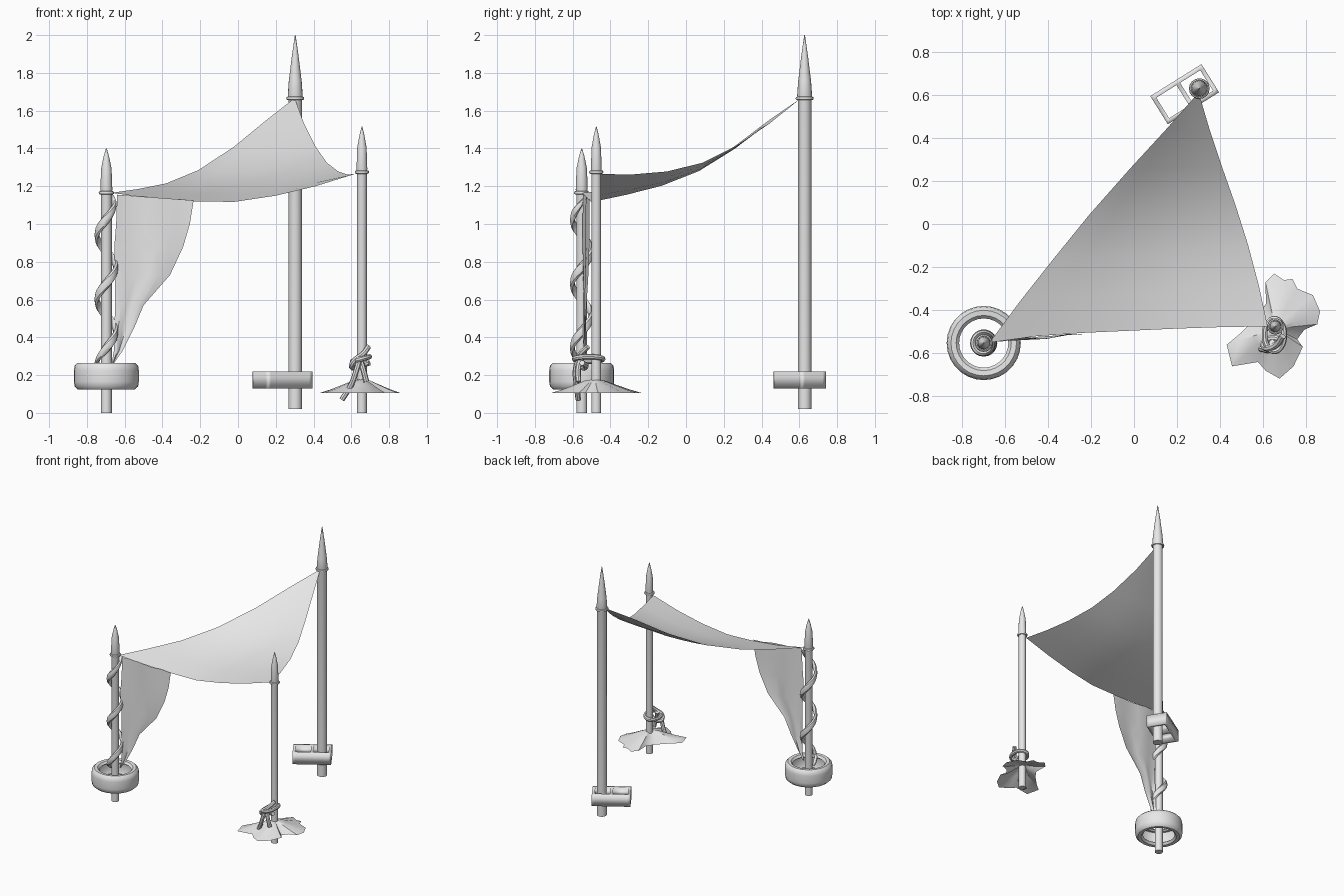
import bpy, bmesh, math
from math import sin, cos, pi
from mathutils import Vector

cube = bpy.data.objects.get("Cube")
if cube:
    bpy.data.objects.remove(cube, do_unlink=True)

GREY = (0.8, 0.8, 0.8, 1)
grey = bpy.data.materials.new("plain grey")
grey.use_nodes = True
grey.diffuse_color = GREY
grey.node_tree.nodes["Principled BSDF"].inputs["Base Color"].default_value = GREY


def add_object(name, mesh, angle=40):
    mesh.materials.clear()
    mesh.materials.append(grey)
    obj = bpy.data.objects.new(name, mesh)
    bpy.context.collection.objects.link(obj)
    bpy.ops.object.select_all(action='DESELECT')
    obj.select_set(True)
    bpy.context.view_layer.objects.active = obj
    bpy.ops.object.shade_smooth_by_angle(angle=math.radians(angle))
    return obj


def loft(name, rows, wrap=False, close=False, caps=False, solid=True):
    """Skin rows of points; wrap joins row ends, close joins last row to first."""
    bm = bmesh.new()
    grid = [[bm.verts.new(p) for p in row] for row in rows]
    n, m = len(grid), len(grid[0])
    for i in range(n if close else n - 1):
        for j in range(m if wrap else m - 1):
            a, b = grid[i], grid[(i + 1) % n]
            k = (j + 1) % m
            bm.faces.new((a[j], a[k], b[k], b[j]))
    if caps:
        bm.faces.new(grid[0])
        bm.faces.new(grid[-1])
    bmesh.ops.remove_doubles(bm, verts=bm.verts, dist=0.0005)
    if solid:
        bmesh.ops.recalc_face_normals(bm, faces=bm.faces)
    mesh = bpy.data.meshes.new(name)
    bm.to_mesh(mesh)
    bm.free()
    return add_object(name, mesh)


def lathe(name, profile, x, y, sides=16, close=False):
    rows = [[(x + r * cos(2 * pi * k / sides), y + r * sin(2 * pi * k / sides), z)
             for k in range(sides)] for r, z in profile]
    return loft(name, rows, wrap=True, close=close, caps=not close)


def rope(name, points, radius, cyclic=False):
    curve = bpy.data.curves.new(name, 'CURVE')
    curve.dimensions = '3D'
    curve.bevel_depth, curve.bevel_resolution = radius, 2
    curve.use_fill_caps, curve.resolution_u = True, 4
    spline = curve.splines.new('BEZIER')
    spline.bezier_points.add(len(points) - 1)
    for bp, p in zip(spline.bezier_points, points):
        bp.co = p
        bp.handle_left_type = bp.handle_right_type = 'AUTO'
    spline.use_cyclic_u = cyclic
    temp = bpy.data.objects.new(name, curve)
    bpy.context.collection.objects.link(temp)
    deps = bpy.context.evaluated_depsgraph_get()
    mesh = bpy.data.meshes.new_from_object(temp.evaluated_get(deps))
    bpy.data.objects.remove(temp, do_unlink=True)
    return add_object(name, mesh)


# Pointed poles with a binding ring
def pole(side, x, y, r, base, neck, shoulder, tip):
    lathe(side + "_pole", [(r, base), (r, neck), (r * 1.1, neck + 0.015),
                           (r * 0.95, shoulder), (r * 0.5, (shoulder + tip) / 2 + 0.01),
                           (0.002, tip)], x, y)
    ring = [(r + 0.004 + 0.008 * cos(a), neck + 0.009 * sin(a))
            for a in [2 * pi * k / 8 for k in range(8)]]
    lathe(side + "_pole_binding", ring, x, y, close=True)


AX, AY = -0.697, -0.552
BX, BY = 0.656, -0.475
pole("right", AX, AY, 0.029, 0.0, 1.165, 1.295, 1.40)
pole("left", BX, BY, 0.026, 0.0, 1.275, 1.405, 1.515)
pole("back", 0.303, 0.628, 0.036, 0.02, 1.665, 1.755, 2.0)

# Triangular sail spanned between three drooping edges
edge_a = [(0.3, 0.61, 1.667), (0.15, 0.44, 1.55), (-0.02, 0.255, 1.41), (-0.21, 0.04, 1.285),
          (-0.38, -0.17, 1.215), (-0.53, -0.36, 1.185), (-0.67, -0.55, 1.165)]
edge_b = [(0.3, 0.61, 1.667), (0.35, 0.44, 1.53), (0.41, 0.26, 1.41), (0.47, 0.09, 1.325),
          (0.53, -0.1, 1.278), (0.58, -0.29, 1.262), (0.62, -0.475, 1.265)]
front = [(-0.67, -0.55, 1.165), (-0.45, -0.52, 1.135), (-0.24, -0.505, 1.12),
         (-0.02, -0.495, 1.117), (0.2, -0.485, 1.15), (0.41, -0.478, 1.2), (0.62, -0.475, 1.265)]
rows = []
for i in range(7):
    v, a, b = i / 6, Vector(edge_a[i]), Vector(edge_b[i])
    rows.append([a.lerp(b, j / 6) + v * v * (Vector(front[j]) -
                 Vector(front[0]).lerp(Vector(front[-1]), j / 6)) for j in range(7)])
loft("sail", rows, solid=False)

# Torn cloth hanging beside the right pole: (left x, right x, height)
strip = [(-0.64, -0.235, 1.125), (-0.645, -0.255, 1.0), (-0.655, -0.29, 0.88),
         (-0.65, -0.36, 0.73), (-0.65, -0.5, 0.57), (-0.655, -0.55, 0.45),
         (-0.657, -0.61, 0.33), (-0.668, -0.655, 0.265)]
rows = []
for x0, x1, z in strip:
    rows.append([(x0 + (x1 - x0) * j / 5,
                  -0.54 + 0.03 * (j / 5) * (z - 0.2) + 0.008 * sin(j * 2 + z * 5),
                  z + (0.03 * (1 - j / 5) if z > 1.1 else 0)) for j in range(6)])
loft("hanging_cloth", rows, solid=False)

# Twisted cloth wound around the right pole
rows = []
for i in range(57):
    z = 0.25 + 0.9 * i / 56
    a = pi + 2 * pi * (z - 0.6) / 0.34
    w = 0.034 * min(1, 0.25 + i / 8, 0.25 + (56 - i) / 8)
    r = 0.05 - 0.012 * max(0, i - 48) / 8
    row = []
    for k in range(8):
        t = 2 * pi * k / 8
        q = r + 0.013 * cos(t)
        row.append((AX + q * cos(a), AY + q * sin(a), z + w * sin(t)))
    rows.append(row)
loft("wound_cloth", rows, wrap=True, caps=True)

# Hollow tyre at the foot of the right pole
half = [(0.172, 0.03), (0.168, 0.055), (0.152, 0.07), (0.128, 0.068), (0.114, 0.052),
        (0.122, 0.044), (0.15, 0.05), (0.157, 0.03)]
profile = [(r, 0.195 + h) for r, h in half] + [(r, 0.195 - h) for r, h in reversed(half)]
lathe("tyre", profile, AX, AY, sides=28, close=True)

# Hollow building block at the foot of the back pole
xs = [-0.14, -0.12, -0.01, 0.01, 0.12, 0.14]
ys = [-0.077, -0.056, 0.056, 0.077]
bm = bmesh.new()
g = [[bm.verts.new((x, y, 0)) for y in ys] for x in xs]
for i in range(5):
    for j in range(3):
        if not (j == 1 and i in (1, 3)):
            bm.faces.new((g[i][j], g[i + 1][j], g[i + 1][j + 1], g[i][j + 1]))
bmesh.ops.delete(bm, geom=[v for v in bm.verts if not v.link_faces], context='VERTS')
mesh = bpy.data.meshes.new("hollow_block")
bm.to_mesh(mesh)
bm.free()
block = add_object("hollow_block", mesh, 20)
block.location = (0.235, 0.602, 0.22)
block.rotation_euler.z = math.radians(32)
solid = block.modifiers.new("thickness", 'SOLIDIFY')
solid.thickness, solid.offset = 0.09, -1

# Ragged earth mound at the foot of the left pole
rim = [(0.61, -0.27), (0.65, -0.23), (0.695, -0.26), (0.735, -0.255), (0.757, -0.3),
       (0.83, -0.33), (0.863, -0.405), (0.85, -0.465), (0.79, -0.49), (0.757, -0.535),
       (0.783, -0.57), (0.74, -0.66), (0.675, -0.717), (0.61, -0.68), (0.575, -0.64),
       (0.455, -0.66), (0.43, -0.56), (0.49, -0.51), (0.57, -0.43), (0.612, -0.37)]
peak = Vector((BX, BY - 0.01, 0))
rows = []
for s, z in [(1, 0.104), (0.72, 0.125), (0.42, 0.152), (0.2, 0.172), (0.0, 0.178)]:
    rows.append([peak.lerp(Vector((x, y, 0)), s) + Vector((0, 0, z)) for x, y in rim])
loft("earth_mound", rows, wrap=True)

# Knotted rope around the left pole
loop = [(BX - 0.005 + 0.045 * cos(a), -0.515 + 0.075 * sin(a), 0.285 + 0.012 * cos(a))
        for a in [2 * pi * k / 8 for k in range(8)]]
rope("rope_loop", loop, 0.014, cyclic=True)
rope("rope_knot", [(0.69, -0.52, 0.35), (0.66, -0.56, 0.31), (0.61, -0.575, 0.27),
                   (0.605, -0.55, 0.24), (0.65, -0.53, 0.25), (0.695, -0.55, 0.265)], 0.015)
rope("rope_long_end", [(0.645, -0.57, 0.29), (0.625, -0.585, 0.22), (0.6, -0.58, 0.15),
                       (0.55, -0.57, 0.07)], 0.015)
rope("rope_short_end", [(0.64, -0.55, 0.3), (0.66, -0.57, 0.24), (0.68, -0.57, 0.165)], 0.015)
